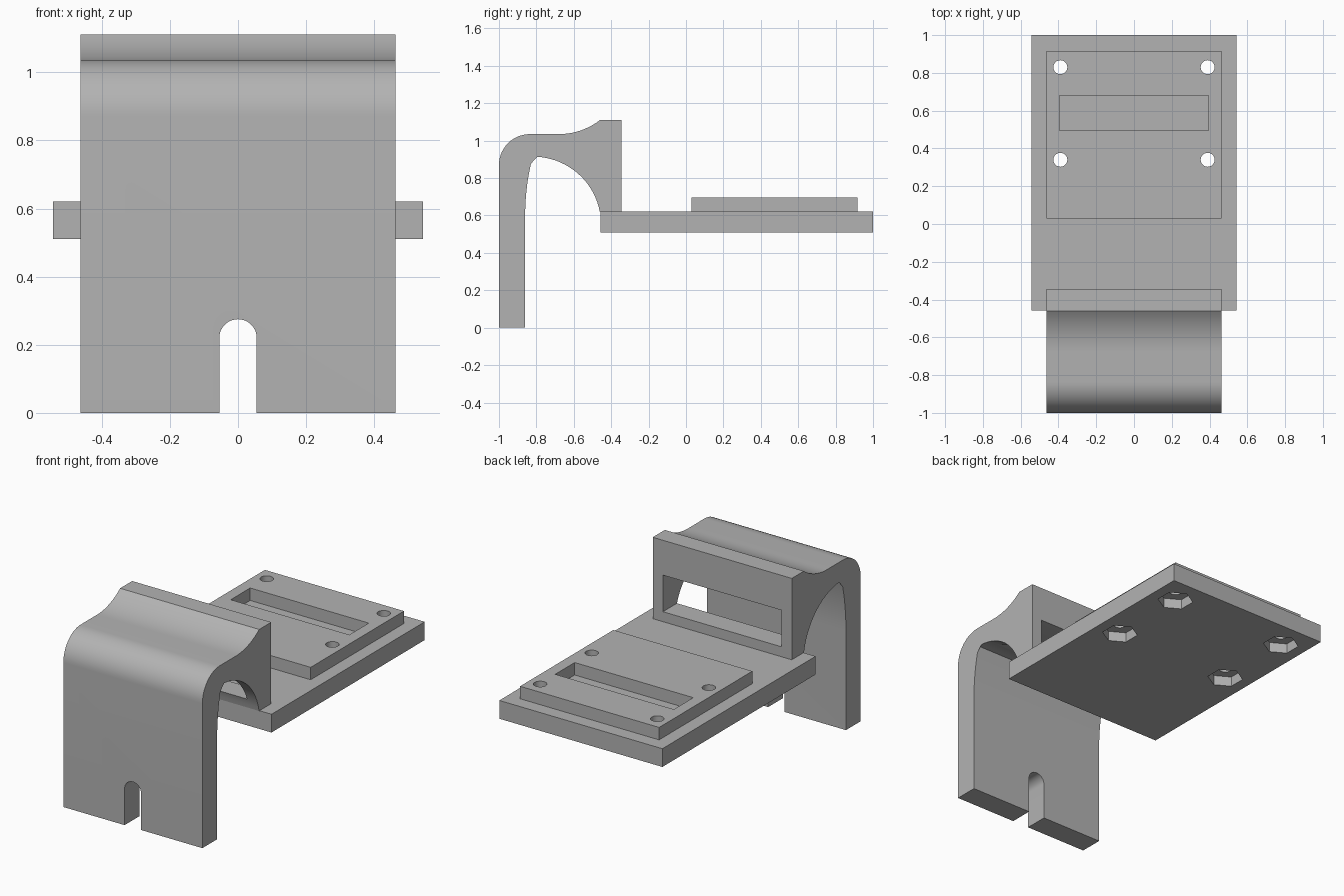
import bpy, bmesh
from math import cos, sin, pi, radians
from mathutils import Vector

if "Cube" in bpy.data.objects:
    bpy.data.objects.remove(bpy.data.objects["Cube"])

grey = bpy.data.materials.new("plain grey")
grey.use_nodes = True
grey.diffuse_color = (0.45, 0.45, 0.45, 1)
grey.node_tree.nodes["Principled BSDF"].inputs["Base Color"].default_value = grey.diffuse_color


def arc(cu, cv, ru, rv, start, end, steps):
    """Points along an elliptical arc, angles in degrees."""
    angles = [radians(start + (end - start) * i / steps) for i in range(steps + 1)]
    return [(cu + ru * cos(a), cv + rv * sin(a)) for a in angles]


def prism(name, outline, axis, low, high):
    """Extrude a 2D outline along x, y or z, between low and high."""
    place = {"x": lambda u, v: (low, u, v),
             "y": lambda u, v: (u, low, v),
             "z": lambda u, v: (u, v, low)}[axis]
    bm = bmesh.new()
    face = bm.faces.new([bm.verts.new(place(u, v)) for u, v in outline])
    new = bmesh.ops.extrude_face_region(bm, geom=[face])["geom"]
    shift = Vector([(high - low) * (axis == a) for a in "xyz"])
    bmesh.ops.translate(bm, vec=shift, verts=[g for g in new if isinstance(g, bmesh.types.BMVert)])
    bmesh.ops.recalc_face_normals(bm, faces=bm.faces)
    mesh = bpy.data.meshes.new(name)
    bm.to_mesh(mesh)
    bm.free()
    mesh.materials.append(grey)
    obj = bpy.data.objects.new(name, mesh)
    bpy.context.collection.objects.link(obj)
    return obj


def rect(u0, u1, v0, v1):
    return [(u0, v0), (u1, v0), (u1, v1), (u0, v1)]


def cut(target, cutters):
    """Subtract the cutters from the target."""
    bpy.context.view_layer.objects.active = target
    for cutter in cutters:
        cutter.hide_render = True
        mod = target.modifiers.new("cut", "BOOLEAN")
        mod.operation, mod.solver, mod.object = "DIFFERENCE", "EXACT", cutter
        bpy.ops.object.modifier_apply(modifier=mod.name)


# Main sizes
half, plate_half = 0.463, 0.543
bottom, deck, pad_top = 0.51, 0.62, 0.695
block_back, plate_front = -0.345, -0.457

# Hook: rounded shoulder, scooped top, block, and arched underside
profile = [(-1, 0)]
profile += arc(-0.835, 0.87, 0.165, 0.165, 180, 90, 14)
profile += arc(-0.68, 1.395, 0.36, 0.36, 270, 307.7, 10)
profile += [(block_back, 1.11), (block_back, deck)]
profile += arc(-0.82, 0.555, 0.365, 0.36, 10.4, 90, 20)
profile += arc(0.4, 0.6, 1.26, 1.26, 165.5, 180, 8)
profile += [(-0.86, 0)]
hook = prism("hook", profile, "x", -half, half)

# Notch in the hook foot and window through the block
notch = prism("notch_cutter", [(-0.055, -0.1), (0.055, -0.1)] + arc(0, 0.22, 0.055, 0.055, 0, 180, 16),
              "y", -1.1, -0.8)
window = prism("window_cutter", rect(-0.395, 0.395, 0.68, 0.9), "y", -0.75, -0.2)
cut(hook, [notch, window])

# Base plate and raised pad
plate = prism("base_plate", rect(-plate_half, plate_half, plate_front, 1), "z", bottom, deck)
pad = prism("raised_pad", rect(-half, half, 0.03, 0.917), "z", deck, pad_top)
recess = prism("recess_cutter", rect(-0.395, 0.395, 0.495, 0.68), "z", 0.5, 0.8)

# Screw holes with hexagonal nut pockets underneath
holes, pockets = [], []
for x in (-0.39, 0.39):
    for y in (0.34, 0.83):
        holes.append(prism("hole_cutter", arc(x, y, 0.037, 0.037, 0, 345, 23), "z", 0.4, 0.8))
        pockets.append(prism("pocket_cutter", arc(x, y, 0.1, 0.1, 30, 330, 5), "z", 0.4, bottom + 0.06))
cut(pad, [recess] + holes)
cut(plate, holes + pockets)

for cutter in [notch, window, recess] + holes + pockets:
    bpy.data.objects.remove(cutter)

# Smooth the curved walls, keep the edges crisp
bpy.ops.object.select_all(action="DESELECT")
for part in (hook, plate, pad):
    part.select_set(True)
bpy.context.view_layer.objects.active = hook
bpy.ops.object.shade_smooth_by_angle(angle=radians(30))
